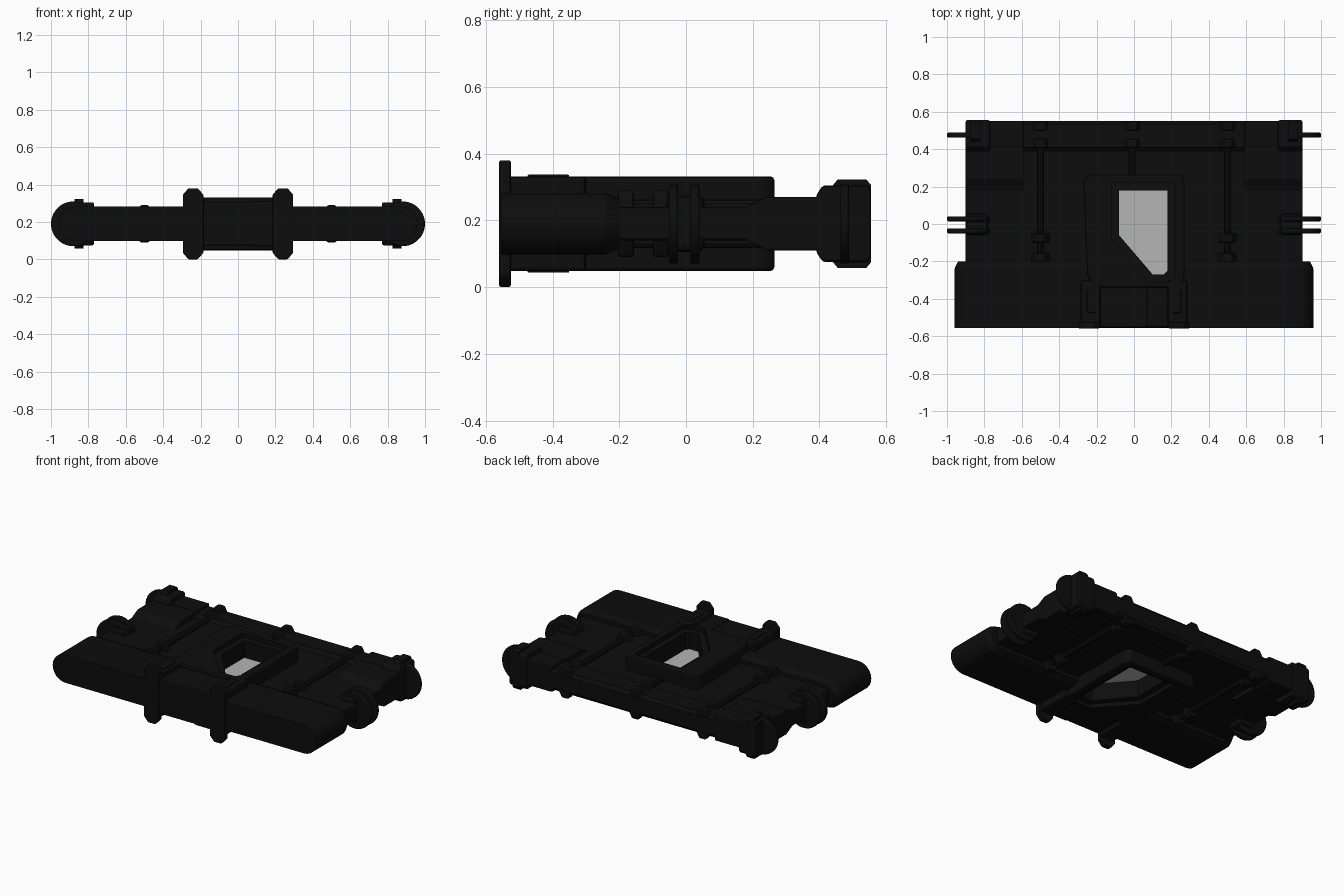
import bpy, bmesh, math

if "Cube" in bpy.data.objects:
    bpy.data.objects.remove(bpy.data.objects["Cube"])

MID = 0.19  # height of the horizontal symmetry plane


def material(name, c):
    m = bpy.data.materials.new(name)
    m.diffuse_color = (c, c, c, 1)
    m.use_nodes = True
    m.node_tree.nodes["Principled BSDF"].inputs["Base Color"].default_value = m.diffuse_color
    return m


BLACK = material("black_body", 0.004)
GLASS = material("grey_window", 0.46)


def prism(name, pts, axis, lo, hi, bevel=0.0, mat=BLACK, smooth=False):
    """Extrude a 2D outline along an axis; the outline uses the other two axes in order."""
    def place(p, t):
        return {"x": (t, p[0], p[1]), "y": (p[0], t, p[1]), "z": (p[0], p[1], t)}[axis]
    bm = bmesh.new()
    a = [bm.verts.new(place(p, lo)) for p in pts]
    b = [bm.verts.new(place(p, hi)) for p in pts]
    bm.faces.new(a)
    bm.faces.new(b)
    n = len(pts)
    for i in range(n):
        bm.faces.new((a[i], a[(i + 1) % n], b[(i + 1) % n], b[i]))
    bmesh.ops.recalc_face_normals(bm, faces=bm.faces)
    me = bpy.data.meshes.new(name)
    bm.to_mesh(me)
    bm.free()
    me.materials.append(mat)
    ob = bpy.data.objects.new(name, me)
    bpy.context.collection.objects.link(ob)
    if smooth:
        bpy.context.view_layer.objects.active = ob
        bpy.ops.object.select_all(action="DESELECT")
        ob.select_set(True)
        bpy.ops.object.shade_smooth_by_angle(angle=math.radians(35))
    if bevel:
        m = ob.modifiers.new("bevel", "BEVEL")
        m.width, m.segments = bevel, 2
        m.limit_method = "ANGLE"
    return ob


def box(name, x0, x1, y0, y1, half, bevel=0.0):
    return prism(name, [(x0, y0), (x1, y0), (x1, y1), (x0, y1)], "z", MID - half, MID + half, bevel)


def circle(cx, cz, r, n, rz=None):
    return [(cx + r * math.cos(2 * math.pi * (i + 0.5) / n),
             cz + (rz or r) * math.sin(2 * math.pi * (i + 0.5) / n)) for i in range(n)]


# Window opening, its wider stepped rim, and the cutters
window = [(-0.08, 0.18), (0.18, 0.18), (0.18, -0.25), (0.16, -0.27), (0.10, -0.27), (-0.08, -0.06)]
rim = [(-0.12, 0.22), (0.22, 0.22), (0.22, -0.28), (0.19, -0.31), (0.08, -0.31), (-0.12, -0.08)]
cutters = [prism("window_cutter", window, "z", -0.5, 1),
           prism("rim_cutter_top", rim, "z", MID + 0.115, 1),
           prism("rim_cutter_bottom", rim, "z", -0.5, MID - 0.115)]
for c in cutters:
    c.hide_render = True
    c.hide_viewport = True


def cut(ob, which):
    for c in which:
        m = ob.modifiers.new("opening", "BOOLEAN")
        m.operation, m.object, m.solver = "DIFFERENCE", c, "EXACT"


# Rear slab, thin, and the thicker bar along the back edge
cut(box("rear_slab", -0.9, 0.9, -0.24, 0.42, 0.05, 0.01), cutters[:1])
prism("back_bar", [(0.39, MID - 0.05), (0.41, MID - 0.07), (0.535, MID - 0.07), (0.55, MID - 0.05),
                   (0.55, MID + 0.05), (0.535, MID + 0.07), (0.41, MID + 0.07), (0.39, MID + 0.05)],
      "x", -0.86, 0.86)

# Front panel with rounded ends, narrowed slightly at its rear corners
def stadium(half_w, r):
    right = [(half_w - r + r * math.cos(t), MID + r * math.sin(t))
             for t in (math.radians(-90 + 180 * i / 12) for i in range(13))]
    return right + [(-x, 2 * MID - z) for x, z in right]


panel = prism("front_panel", stadium(0.96, 0.092), "y", -0.555, -0.24, smooth=True)
cut(panel, cutters[:1])
lip = prism("front_panel_edge", stadium(0.96, 0.092), "y", -0.24, -0.2, smooth=True)
for v in lip.data.vertices:
    if v.co.y > -0.21:
        v.co.x *= 0.98
        v.co.z = MID + (v.co.z - MID) * 0.8
cut(lip, cutters[:1])

# Raised window frame
frame = prism("window_frame", [(-0.27, 0.235), (-0.245, 0.265), (0.25, 0.265), (0.27, 0.235), (0.27, -0.29),
                               (0.24, -0.34), (-0.21, -0.34), (-0.25, -0.28)],
              "z", MID - 0.142, MID + 0.142, 0.012)
cut(frame, cutters)
prism("window_pane", [(x * 1.04, y * 1.04) for x, y in window], "z", MID - 0.004, MID + 0.004, mat=GLASS)

# Front bridge between the rails
box("front_bridge", -0.2, 0.2, -0.553, -0.32, 0.115, 0.008)
box("bridge_plate", 0.07, 0.2, -0.55, -0.33, 0.12, 0.004)

for s, side in ((-1, "left"), (1, "right")):
    def sbox(name, x0, x1, y0, y1, half, bevel=0.0):
        return box(side + name, *sorted((s * x0, s * x1)), y0, y1, half, bevel)

    # Rails running forward, their pads and the tall end flanges
    sbox("_rail", 0.18, 0.285, -0.55, -0.3, 0.142, 0.012)
    sbox("_rail_pad", 0.205, 0.25, -0.475, -0.35, 0.147, 0.004)
    prism(side + "_flange", [(s * 0.24 + x, MID + z) for x, z in
                             ((-0.055, -0.155), (-0.025, -0.19), (0.025, -0.19), (0.055, -0.155),
                              (0.055, 0.155), (0.025, 0.19), (-0.025, 0.19), (-0.055, 0.155))],
          "y", -0.56, -0.525, 0.006)

    # Sloped corner pad
    a, b = sorted((s * 0.59, s * 0.9))
    prism(side + "_corner_pad", [(0.16, MID - 0.04), (0.24, MID - 0.08), (0.43, MID - 0.08),
                                 (0.43, MID + 0.08), (0.24, MID + 0.08), (0.16, MID + 0.04)],
          "x", a, b, 0.006)
    sbox("_corner_bar", 0.59, 0.88, 0.41, 0.55, 0.085, 0.01)

    # Corner pod with collar and round disc
    a, b = sorted((s * 0.77, s * 0.9))
    prism(side + "_corner_pod", [(0.39, MID - 0.085), (0.41, MID - 0.115), (0.545, MID - 0.115),
                                 (0.555, MID - 0.1), (0.555, MID + 0.1), (0.545, MID + 0.115),
                                 (0.41, MID + 0.115), (0.39, MID + 0.085)], "x", a, b, 0.01)
    a, b = sorted((s * 0.825, s * 0.875))
    prism(side + "_pod_collar", [(0.44, MID - 0.115), (0.455, MID - 0.133), (0.54, MID - 0.133),
                                 (0.555, MID - 0.115), (0.555, MID + 0.115), (0.54, MID + 0.133),
                                 (0.455, MID + 0.133), (0.44, MID + 0.115)], "x", a, b)
    prism(side + "_corner_disc", circle(s * 0.88, MID, 0.12, 32), "y", 0.462, 0.488, 0.006, smooth=True)

    # Side wheel: two discs on a hub
    sbox("_wheel_hub", 0.78, 0.9, -0.06, 0.055, 0.085, 0.02)
    for y in (-0.037, 0.027):
        prism(side + "_wheel_disc", circle(s * 0.88, MID, 0.12, 32), "y", y - 0.013, y + 0.013, 0.006, smooth=True)

    # Long pipes above and below the rear slab
    for h in (-1, 1):
        z = MID + h * 0.055
        prism(side + "_pipe", circle(s * 0.5, z, 0.018, 10), "y", -0.2, 0.43, smooth=True)

# Short centre pipes
for h in (-1, 1):
    prism("centre_pipe", circle(-0.01, MID + h * 0.055, 0.018, 10), "y", 0.24, 0.43, smooth=True)

# Octagonal clamps around slab and back bar
for x, rows in ((-0.5, (-0.18, -0.075, 0.43, 0.525)), (0.5, (-0.18, -0.075, 0.43, 0.525)), (-0.01, (0.43, 0.525))):
    for y in rows:
        prism("clamp", circle(x, MID, 0.058, 8, 0.108), "y", y - 0.024, y + 0.024, 0.008)
